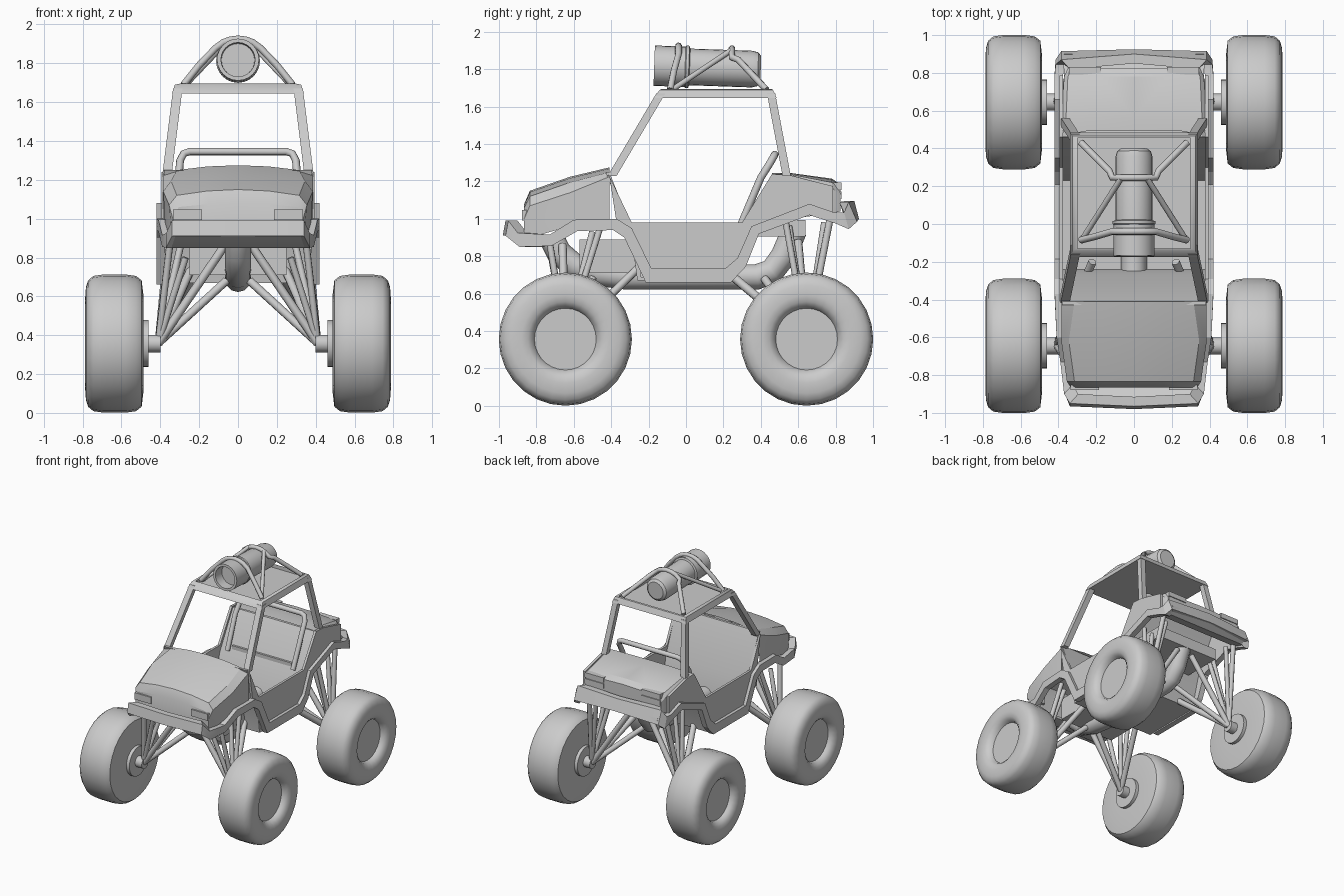
import bpy, bmesh, math
from mathutils import Vector

if "Cube" in bpy.data.objects:
    bpy.data.objects.remove(bpy.data.objects["Cube"])


def finish(name, bm, mirror=False, angle=35):
    bmesh.ops.remove_doubles(bm, verts=bm.verts, dist=0.0005)
    bmesh.ops.recalc_face_normals(bm, faces=bm.faces)
    me = bpy.data.meshes.new(name)
    bm.to_mesh(me)
    bm.free()
    ob = bpy.data.objects.new(name, me)
    bpy.context.collection.objects.link(ob)
    activate(ob)
    bpy.ops.object.shade_smooth_by_angle(angle=math.radians(angle))
    if mirror:
        add_mirror(ob)
    return ob


def activate(ob):
    bpy.ops.object.select_all(action='DESELECT')
    ob.select_set(True)
    bpy.context.view_layer.objects.active = ob


def add_mirror(ob):
    m = ob.modifiers.new("mirror", 'MIRROR')
    m.use_clip = True


def loft(name, rows, closed=False, caps=False, mirror=False, angle=35):
    """Skin a list of equal-length point rows."""
    bm = bmesh.new()
    vs = [[bm.verts.new(p) for p in r] for r in rows]
    n = len(rows[0])
    for a, b in zip(vs, vs[1:]):
        for i in range(n if closed else n - 1):
            j = (i + 1) % n
            bm.faces.new((a[i], a[j], b[j], b[i]))
    if caps:
        bm.faces.new(vs[0])
        bm.faces.new(vs[-1])
    return finish(name, bm, mirror, angle)


def lathe(name, profile, axis, centre, seg=24, mirror=False):
    """Spin (radius, offset) pairs about the x or y axis."""
    rows = []
    for r, a in profile:
        row = []
        for k in range(seg):
            t = 2 * math.pi * k / seg
            u, w = r * math.cos(t), r * math.sin(t)
            p = Vector((a, u, w) if axis == 'x' else (u, a, w))
            row.append(p + Vector(centre))
        rows.append(row)
    return loft(name, rows, closed=True, mirror=mirror)


def box(name, c, s, mirror=False):
    bm = bmesh.new()
    bmesh.ops.create_cube(bm, size=1)
    for v in bm.verts:
        v.co = Vector([c[i] + v.co[i] * s[i] for i in range(3)])
    return finish(name, bm, mirror)


def tube(name, pts, r, mirror=False, res=2):
    cu = bpy.data.curves.new(name, 'CURVE')
    cu.dimensions = '3D'
    cu.bevel_depth, cu.bevel_resolution, cu.use_fill_caps = r, res, True
    sp = cu.splines.new('POLY')
    sp.points.add(len(pts) - 1)
    for p, q in zip(sp.points, pts):
        p.co = (*q, 1)
    ob = bpy.data.objects.new(name, cu)
    bpy.context.collection.objects.link(ob)
    activate(ob)
    bpy.ops.object.convert(target='MESH')
    ob = bpy.context.object
    bpy.ops.object.shade_smooth_by_angle(angle=math.radians(50))
    if mirror:
        add_mirror(ob)
    return ob


def across(half):
    """Mirror a half path that ends near the centre line."""
    return half + [(-x, y, z) for x, y, z in reversed(half) if x > 0]


def prism(name, yz, x0, x1, mirror=False):
    return loft(name, [[(x, y, z) for y, z in yz] for x in (x0, x1)], True, True, mirror)


# Wheels with recessed rims and stub axles
tyre = [(0, .735), (.165, .735), (.175, .76), (.2, .78), (.235, .787), (.29, .783),
        (.325, .772), (.348, .745), (.356, .69), (.356, .58), (.348, .525), (.325, .496),
        (.25, .487), (.12, .487), (.12, .46), (.045, .46), (.045, .4), (0, .4)]
for tag, y in (("front", -.645), ("rear", .645)):
    lathe(tag + "_wheel", tyre, 'x', (0, y, .357), 28, mirror=True)


# Hood and rear deck, lofted from half sections
def shell(name, sections):
    rows = []
    for y, half in sections:
        (xs, zs), (xc, zc) = half[2], half[3]
        mid = (xs * .5, zs + (zc - zs) * .75)
        rows.append([(x, y, z) for x, z in half[:3] + [mid] + half[3:]])
    first = rows[0]
    rows.insert(0, [(x, first[0][1], first[0][2]) for x, y, z in first])
    return loft(name, rows, mirror=True, angle=25)


shell("hood", [
    (-.865, [(.33, .9), (.335, 1.0), (.305, 1.06), (0, 1.08)]),
    (-.835, [(.34, .9), (.355, 1.07), (.315, 1.12), (0, 1.15)]),
    (-.62, [(.375, .96), (.385, 1.14), (.345, 1.195), (0, 1.225)]),
    (-.41, [(.385, .97), (.385, 1.225), (.315, 1.25), (0, 1.275)])])
shell("rear_deck", [
    (.825, [(.34, 1.04), (.35, 1.13), (.33, 1.165), (0, 1.185)]),
    (.78, [(.37, 1.03), (.37, 1.165), (.35, 1.195), (0, 1.215)]),
    (.56, [(.385, 1.0), (.385, 1.22), (.36, 1.238), (0, 1.245)]),
    (.46, [(.385, .98), (.385, 1.225), (.36, 1.24), (0, 1.245)])])

# Body sides with door cut-out
prism("body_side", [(-.41, 1.23), (-.29, .98), (.30, .98), (.46, 1.24), (.56, 1.232),
                    (.785, 1.175), (.785, 1.03), (.66, 1.05), (.36, .94), (.25, .7),
                    (-.2, .7), (-.31, .92), (-.37, .97)], .375, .395, mirror=True)

# Fender trim running round into both bumpers: x, top y z, bottom y z
trim = [(0, -.965, .99, -.98, .91), (.34, -.95, .99, -.965, .91),
        (.37, -.9, .925, -.89, .85), (.39, -.73, .915, -.72, .855),
        (.41, -.6, .995, -.58, .935), (.42, -.37, 1.0, -.39, .94),
        (.42, -.29, .95, -.33, .9), (.42, -.185, .735, -.215, .66),
        (.42, .21, .735, .24, .66), (.42, .275, .79, .32, .745),
        (.42, .35, .96, .39, .92), (.42, .66, 1.08, .66, 1.02),
        (.42, .79, 1.035, .8, .975), (.415, .845, 1.035, .87, .945),
        (.385, .87, 1.09, .915, .985), (0, .9, 1.095, .925, 1.0)]
rows = []
for x, yt, zt, yb, zb in trim:
    d = -math.copysign(.05, yt) if abs(yt) > .86 else 0
    xi = max(0, x - .045)
    rows.append([(x, yt, zt), (x, yb, zb), (xi, yb + d, zb), (xi, yt + d, zt)])
loft("fender_trim", rows, closed=True, mirror=True, angle=20)

# Plates closing the underside of each bumper
prism("front_chin", [(-.96, .92), (-.86, .85), (-.76, .85), (-.76, .87), (-.86, .88), (-.94, .94)], -.34, .34)
prism("rear_chin", [(.91, 1.0), (.86, .97), (.76, 1.0), (.76, 1.03), (.86, 1.0), (.9, 1.03)], -.37, .37)

# Head and tail lights
box("headlight", (.26, -.86, 1.02), (.15, .035, .055), True)
for z in (1.175, 1.125):
    box("taillight", (.26, .81, z), (.17, .045, .04), True)

# Cabin tub: firewall, floor and sloped back wall
prism("cabin_tub", [(-.41, 1.25), (-.27, .9), (-.24, .69), (.23, .69), (.3, .93), (.47, 1.23),
                    (.49, 1.23), (.32, .92), (.25, .67), (-.26, .67), (-.29, .89), (-.43, 1.25)],
      -.38, .38)
box("front_frame", (0, -.42, .8), (.5, .3, .18))
box("rear_frame", (0, .48, .95), (.56, .32, .09))

# Central keel sweeping up at both ends
tube("keel", [(0, -.72, .9), (0, -.68, .82), (0, -.6, .75), (0, -.48, .71), (0, -.32, .69),
              (0, .38, .69), (0, .46, .72), (0, .52, .8), (0, .58, .94)], .068, res=4)

# Cab frame and roof
A, B = Vector((.365, -.395, 1.23)), Vector((.31, -.135, 1.67))
C, D = Vector((.31, .455, 1.67)), Vector((.365, .54, 1.22))


def bar(name, a, b, w):
    sec = [(-w, -w), (w, -w), (w, w), (-w, w)]
    loft(name, [[p + Vector((u, v, 0)) for u, v in sec] for p in (a, b)], True, True, True)


bar("front_pillar", A, B, .024)
bar("rear_pillar", D, C, .022)
loft("roof", [[(s * w, y0, z), (s * w, y1, z)] and
              [(-w, y0, z), (w, y0, z), (w, y1, z), (-w, y1, z)]
              for s, w, y0, y1, z in ((1, .34, -.175, .485, 1.645), (1, .325, -.14, .465, 1.69),
                                      (1, .3, -.13, .455, 1.695), (1, .3, -.13, .455, 1.665),
                                      (1, .3, -.13, .455, 1.645))][:4], True, True)

# Seat hoop behind the cabin
tube("seat_hoop", across([(.3, .29, .96), (.305, .4, 1.22), (.298, .45, 1.3),
                          (.28, .47, 1.335), (.25, .475, 1.345)]), .02)

# Suspension links from each hub to the chassis
links = {
    "front": (-.645, [(.35, -.73, .88, .018), (.27, -.72, .8, .018), (.34, -.46, .95, .018),
                      (.28, -.5, .93, .018), (.07, -.66, .86, .022), (.06, -.5, .68, .022),
                      (.22, -.2, .79, .022)]),
    "rear": (.645, [(.35, .77, 1.0, .02), (.3, .74, .98, .018), (.34, .53, 1.0, .018),
                    (.28, .55, .96, .018), (.07, .6, .88, .022), (.06, .42, .68, .022),
                    (.24, .24, .7, .024)])}
for tag, (y, ends) in links.items():
    for ex, ey, ez, r in ends:
        tube(tag + "_link", [(.41, y, .36), (ex, ey, ez)], r, mirror=True)

# Roof canister with hollow front
can = lathe("canister", [(0, -.09), (.085, -.09), (.088, -.17), (.108, -.17), (.108, -.005),
                         (.113, 0), (.113, .015), (.098, .02), (.098, .355), (.09, .385),
                         (.07, .4), (0, .4)], 'y', (0, 0, 0), 24)
can.location = (0, 0, 1.813)
can.rotation_euler.x = -.035

# Canister cradle: front hoop, rear hoop and diagonal braces
front = [(.28, -.085, 1.69), (.2, -.065, 1.79)]
rear = [(.28, .43, 1.69), (.13, .28, 1.85)]
for pts, y in ((front, -.04), (rear, .245)):
    top = 1.925 if y < 0 else 1.91
    for deg in (40, 60, 75, 90):
        t = math.radians(deg)
        pts.append((max(0, .15 * math.cos(t)) if deg < 90 else 0, y, top - .13 + .13 * math.sin(t)))
tube("front_hoop", across(front), .018)
tube("rear_hoop", across(rear), .018)
tube("hoop_brace", [(.27, -.075, 1.69), (.07, .24, 1.9)], .015, mirror=True)
